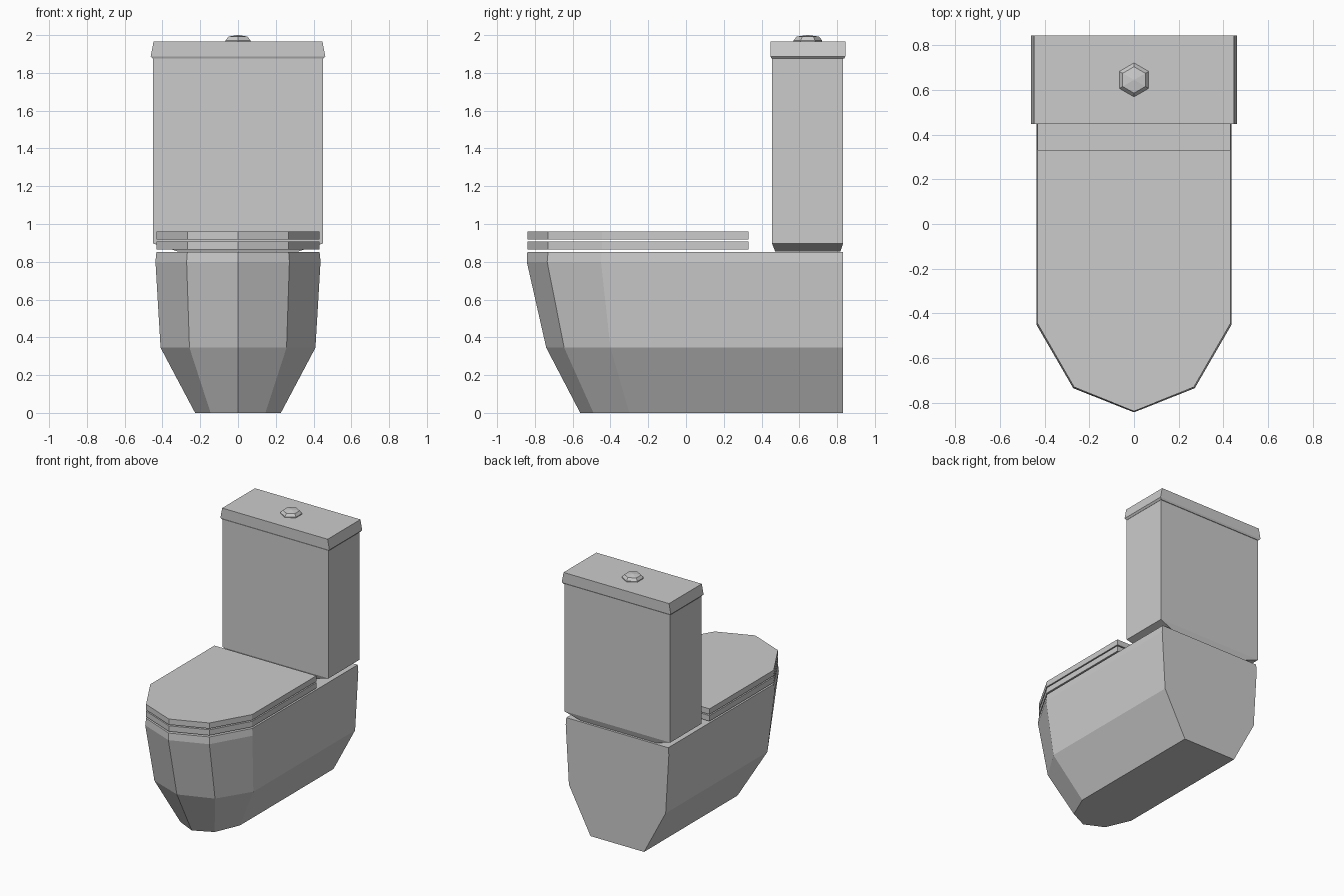
import bpy, bmesh
from math import sin, cos, pi

if "Cube" in bpy.data.objects:
    bpy.data.objects.remove(bpy.data.objects["Cube"])


def loft(name, rings):
    """Skin a stack of matching outlines [(z, [(x, y), ...]), ...] and cap both ends."""
    bm = bmesh.new()
    loops = [[bm.verts.new((x, y, z)) for x, y in pts] for z, pts in rings]
    n = len(loops[0])
    for a, b in zip(loops, loops[1:]):
        for i in range(n):
            j = (i + 1) % n
            bm.faces.new((a[i], a[j], b[j], b[i]))
    bm.faces.new(loops[0][::-1])
    bm.faces.new(loops[-1])
    bmesh.ops.recalc_face_normals(bm, faces=bm.faces)
    mesh = bpy.data.meshes.new(name)
    bm.to_mesh(mesh)
    bm.free()
    obj = bpy.data.objects.new(name, mesh)
    bpy.context.collection.objects.link(obj)
    return obj


def prow(w, y_side, x_mid, y_mid, y_tip, y_back):
    """Straight-sided outline with a faceted rounded front."""
    return [(-w, y_back), (-w, y_side), (-x_mid, y_mid), (0, y_tip),
            (x_mid, y_mid), (w, y_side), (w, y_back)]


def rect(w, y0, y1):
    return [(-w, y0), (w, y0), (w, y1), (-w, y1)]


def hexagon(r, cy):
    return [(r * cos(pi / 6 + i * pi / 3), cy + r * sin(pi / 6 + i * pi / 3))
            for i in range(6)]


# Pedestal bowl
loft("bowl", [
    (0.00, prow(0.227, -0.30, 0.145, -0.49, -0.56, 0.832)),
    (0.345, prow(0.41, -0.40, 0.257, -0.645, -0.74, 0.832)),
    (0.80, prow(0.437, -0.45, 0.272, -0.735, -0.843, 0.832)),
    (0.853, prow(0.432, -0.445, 0.268, -0.73, -0.84, 0.832)),
])

# Seat and its closed cover
for name, z0, z1 in (("seat", 0.865, 0.908), ("seat_cover", 0.917, 0.96)):
    outline = prow(0.432, -0.445, 0.268, -0.73, -0.838, 0.332)
    loft(name, [(z0, outline), (z1, outline)])

# Water tank with tapered underside
loft("tank", [
    (0.855, rect(0.32, 0.472, 0.818)),
    (0.897, rect(0.449, 0.455, 0.832)),
    (1.877, rect(0.449, 0.455, 0.832)),
])

# Tank lid
loft("tank_lid", [
    (1.875, rect(0.450, 0.453, 0.837)),
    (1.888, rect(0.462, 0.447, 0.844)),
    (1.966, rect(0.447, 0.447, 0.844)),
])

# Flush button with a low pointed top
loft("flush_button", [
    (1.96, hexagon(0.076, 0.645)),
    (1.972, hexagon(0.076, 0.645)),
    (1.992, hexagon(0.059, 0.645)),
    (2.00, hexagon(0.004, 0.645)),
])
